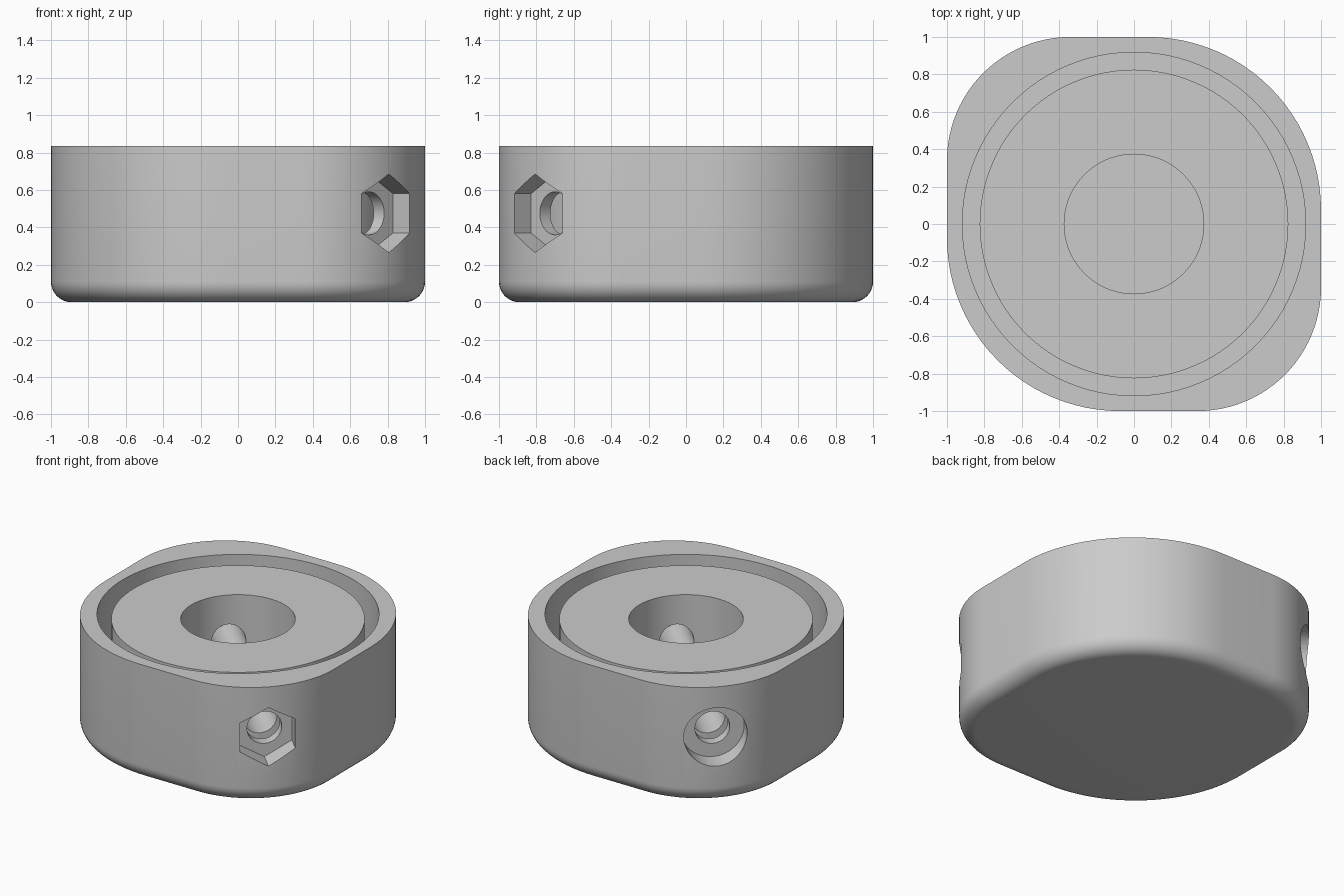
import bpy, bmesh
from math import sin, cos, pi, radians
from mathutils import Matrix

cube = bpy.data.objects.get("Cube")
if cube:
    bpy.data.objects.remove(cube, do_unlink=True)

HEIGHT = 0.835
FILLET = 0.11
AXIS_Z = 0.475      # height of the cross bolt
POCKET = 0.99       # distance of the pocket floors from the centre

grey = bpy.data.materials.new("warm_grey")
grey.use_nodes = True
colour = (0.6, 0.6, 0.6, 1)
grey.diffuse_color = colour
grey.node_tree.nodes["Principled BSDF"].inputs["Base Color"].default_value = colour


def loft(name, rings, matrix=Matrix()):
    """Closed solid through a stack of equal-length rings."""
    bm = bmesh.new()
    loops = [[bm.verts.new(p) for p in ring] for ring in rings]
    n = len(loops[0])
    for a, b in zip(loops, loops[1:]):
        for i in range(n):
            j = (i + 1) % n
            bm.faces.new((a[i], a[j], b[j], b[i]))
    bm.faces.new(loops[0][::-1])
    bm.faces.new(loops[-1])
    bm.transform(matrix)
    bmesh.ops.recalc_face_normals(bm, faces=bm.faces)
    mesh = bpy.data.meshes.new(name)
    bm.to_mesh(mesh)
    bm.free()
    mesh.materials.append(grey)
    obj = bpy.data.objects.new(name, mesh)
    bpy.context.collection.objects.link(obj)
    return obj


def circle(r, z, n=96):
    return [(r * cos(2 * pi * i / n), r * sin(2 * pi * i / n), z) for i in range(n)]


def outline(inset, z, steps=24):
    """Square whose opposite corners share a radius."""
    pts = []
    for k, c in enumerate((0.075, 0.34, 0.075, 0.34)):
        mid = pi / 4 + k * pi / 2
        cx, cy = c * 2 ** 0.5 * cos(mid), c * 2 ** 0.5 * sin(mid)
        r = 1 - c - inset
        for i in range(steps + 1):
            a = k * pi / 2 + i * pi / 2 / steps
            pts.append((cx + r * cos(a), cy + r * sin(a), z))
    return pts


# Body with a rounded bottom edge
rings = []
for i in range(11):
    a = i * pi / 20
    rings.append(outline(FILLET * (1 - sin(a)), FILLET * (1 - cos(a))))
rings.append(outline(0, HEIGHT))
body = loft("cap_body", rings)

# Cutters: lowered centre, ring groove and central bore
FLOOR, CORE_TOP = 0.167, 0.8
cutters = [
    loft("recess_cutter", [circle(0.918, CORE_TOP), circle(0.918, 1)]),
    loft("bore_cutter", [circle(0.373, FLOOR), circle(0.373, 1)]),
]
groove = loft("groove_cutter", [circle(0.918, FLOOR), circle(0.918, CORE_TOP + 0.01)])
core = loft("core_cutter", [circle(0.825, 0), circle(0.825, 1)])

# Cutters: nut pocket, bolt head pocket and bolt hole on the diagonal
diagonal = (Matrix.Translation((0, 0, AXIS_Z)) @ Matrix.Rotation(radians(-45), 4, 'Z')
            @ Matrix.Rotation(radians(90), 4, 'Y'))
cutters += [
    loft("nut_cutter", [circle(0.21, POCKET, 6), circle(0.21, 1.4, 6)], diagonal),
    loft("bolt_head_cutter", [circle(0.21, -1.4, 48), circle(0.21, -POCKET, 48)], diagonal),
    loft("bolt_hole_cutter", [circle(0.115, -1.3, 48), circle(0.115, 1.3, 48)], diagonal),
]


def cut(target, cutter):
    mod = target.modifiers.new("cut", 'BOOLEAN')
    mod.operation = 'DIFFERENCE'
    mod.solver = 'EXACT'
    mod.object = cutter
    bpy.context.view_layer.objects.active = target
    bpy.ops.object.modifier_apply(modifier=mod.name)
    bpy.data.objects.remove(cutter, do_unlink=True)


cut(groove, core)
for cutter in [groove] + cutters:
    cut(body, cutter)

# Smooth walls with crisp edges
bpy.ops.object.select_all(action='DESELECT')
body.select_set(True)
bpy.context.view_layer.objects.active = body
bpy.ops.object.shade_smooth_by_angle(angle=radians(30))
